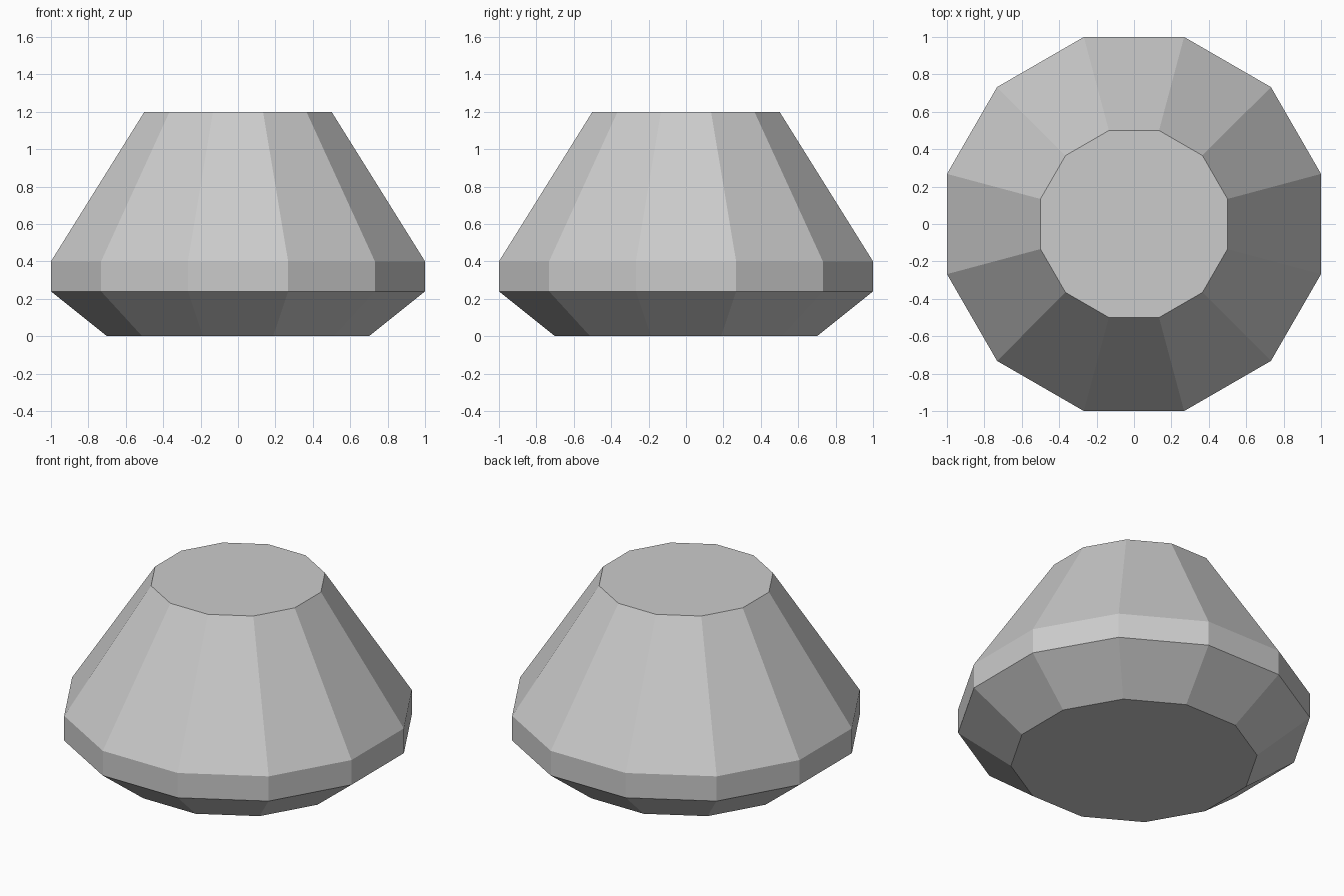
import bpy
import bmesh
import math

cube = bpy.data.objects.get("Cube")
if cube:
    bpy.data.objects.remove(cube, do_unlink=True)

SIDES = 12
# Profile as (distance from axis to flat side, height)
PROFILE = [(0.7, 0.0), (1.0, 0.24), (1.0, 0.4), (0.5, 1.2)]

# Plain grey material
grey = bpy.data.materials.new("light_grey")
grey.use_nodes = True
colour = (0.6, 0.6, 0.6, 1.0)
grey.diffuse_color = colour
grey.node_tree.nodes["Principled BSDF"].inputs["Base Color"].default_value = colour


def ring(bm, apothem, z):
    """Twelve-sided ring with flat sides facing the main axes."""
    radius = apothem / math.cos(math.pi / SIDES)
    angles = [(i + 0.5) * math.tau / SIDES for i in range(SIDES)]
    return [bm.verts.new((radius * math.cos(a), radius * math.sin(a), z)) for a in angles]


# Faceted body: stacked rings joined by flat sides, capped at both ends
bm = bmesh.new()
rings = [ring(bm, apothem, z) for apothem, z in PROFILE]
for low, high in zip(rings, rings[1:]):
    for i in range(SIDES):
        j = (i + 1) % SIDES
        bm.faces.new((low[i], low[j], high[j], high[i]))
bm.faces.new(rings[0][::-1])
bm.faces.new(rings[-1])
bmesh.ops.recalc_face_normals(bm, faces=bm.faces)

mesh = bpy.data.meshes.new("faceted_body")
bm.to_mesh(mesh)
bm.free()
mesh.materials.append(grey)
body = bpy.data.objects.new("faceted_body", mesh)
bpy.context.collection.objects.link(body)
